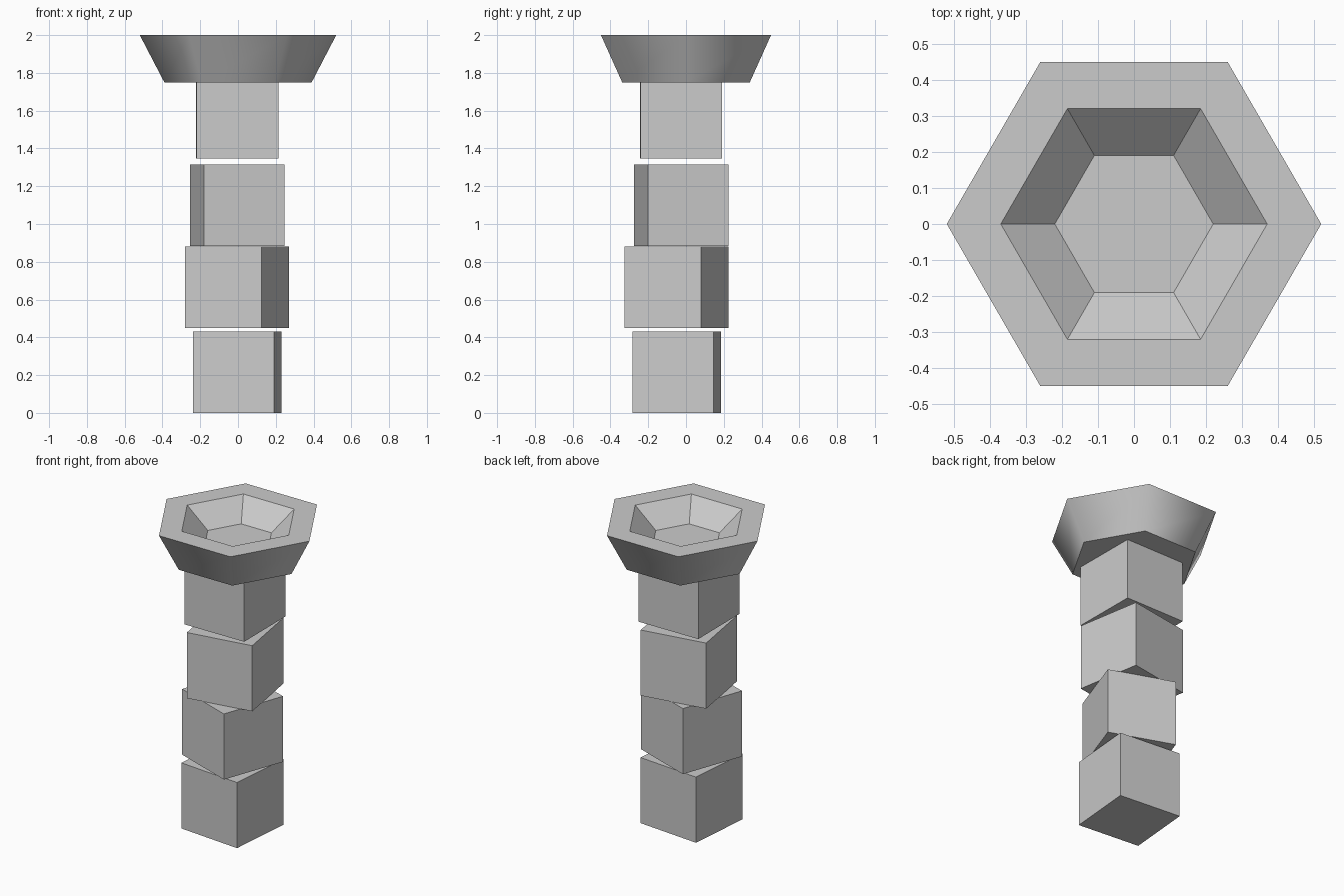
import bpy, bmesh
from math import cos, sin, radians

if "Cube" in bpy.data.objects:
    bpy.data.objects.remove(bpy.data.objects["Cube"])

def make_object(name, bm):
    bmesh.ops.recalc_face_normals(bm, faces=bm.faces[:])
    mesh = bpy.data.meshes.new(name)
    bm.to_mesh(mesh)
    bm.free()
    obj = bpy.data.objects.new(name, mesh)
    bpy.context.collection.objects.link(obj)
    return obj

# Stacked, slightly twisted cubes: x, y, bottom z, twist in degrees
SIZE = 0.432
blocks = [(-0.005, -0.05, 0.0, -5), (-0.005, -0.05, 0.45, -19.7),
          (-0.004, -0.025, 0.884, 9.6), (-0.004, -0.026, 1.348, 0.4)]
for i, (x, y, z, twist) in enumerate(blocks):
    bm = bmesh.new()
    bmesh.ops.create_cube(bm, size=SIZE)
    block = make_object(f"stem_block_{i + 1}", bm)
    block.location = (x, y, z + SIZE / 2)
    block.rotation_euler.z = radians(twist)

# Hexagonal bowl: (radius, z) rings from underside, over the rim, to the recess floor
bm = bmesh.new()
profile = [(0.39, 1.75), (0.52, 2.0), (0.37, 2.0), (0.22, 1.873)]
rings = [[bm.verts.new((r * cos(radians(60 * k)), r * sin(radians(60 * k)), z))
          for k in range(6)] for r, z in profile]
bm.faces.new(rings[0])
bm.faces.new(rings[-1])
for level, (a, b) in enumerate(zip(rings, rings[1:])):
    for k in range(6):
        n = (k + 1) % 6
        face = bm.faces.new((a[k], a[n], b[n], b[k]))
        face.smooth = level == 0  # only the outer wall is smooth
# Crisp edges along the underside and the rim
for edge in bm.edges:
    edge.smooth = all(f.smooth for f in edge.link_faces)
make_object("hex_bowl", bm)
